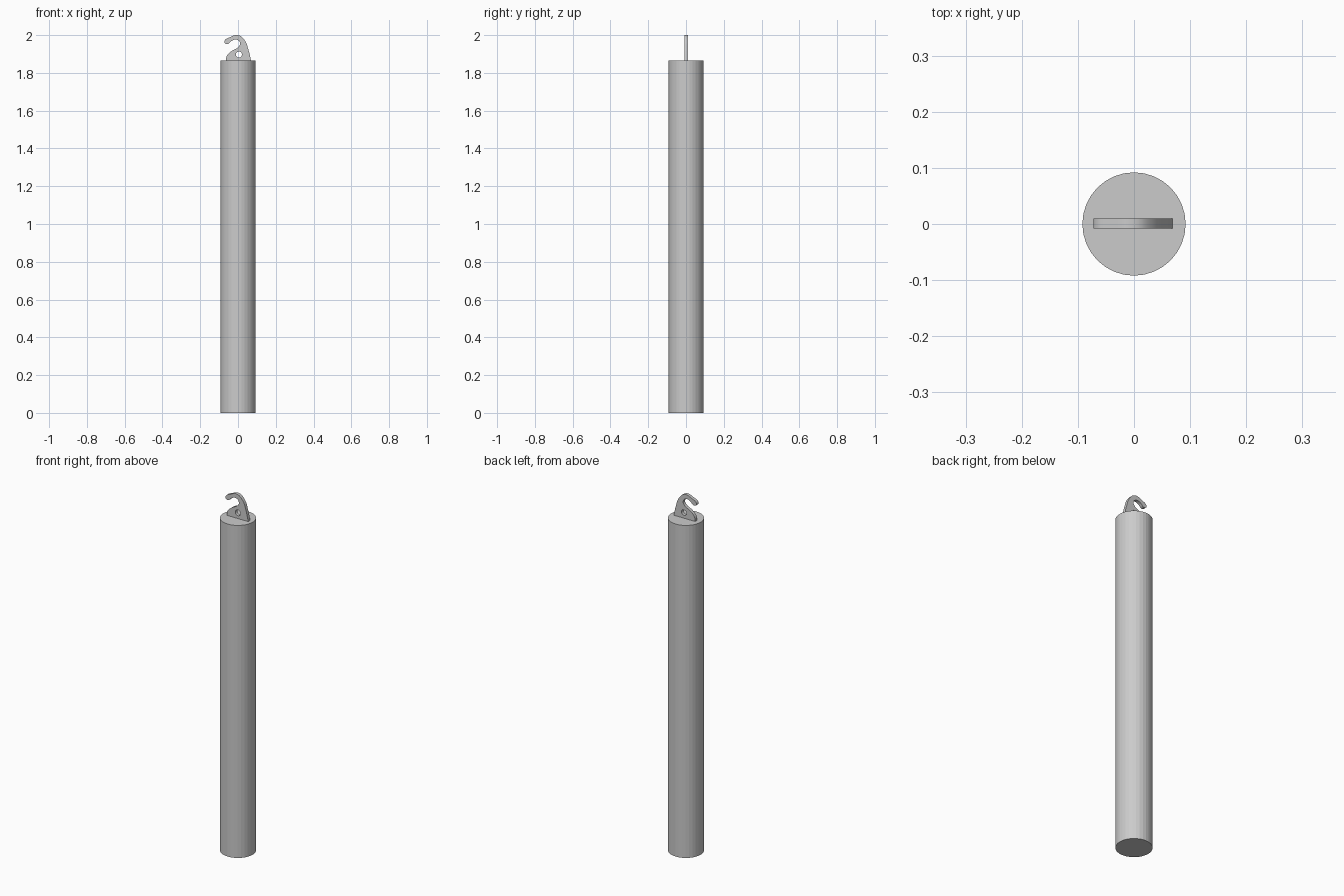
import bpy, math

if "Cube" in bpy.data.objects:
    bpy.data.objects.remove(bpy.data.objects["Cube"])

# Main weight body
bpy.ops.mesh.primitive_cylinder_add(vertices=32, radius=0.092, depth=1.865,
                                    location=(0, 0, 0.9325))
bpy.context.object.name = "cylinder_body"

# Hook plate outline (x, z, handle type), with a round eye cut through it
outline = [
    (0.070, 1.860, 'VECTOR'), (0.056, 1.920, 'AUTO'), (0.034, 1.975, 'AUTO'),
    (0.000, 2.000, 'AUTO'), (-0.042, 1.989, 'AUTO'), (-0.072, 1.968, 'AUTO'),
    (-0.067, 1.955, 'AUTO'), (-0.052, 1.954, 'AUTO'), (-0.033, 1.970, 'AUTO'),
    (-0.006, 1.976, 'AUTO'), (0.011, 1.957, 'AUTO'), (0.000, 1.935, 'AUTO'),
    (-0.032, 1.917, 'AUTO'), (-0.058, 1.892, 'AUTO'), (-0.065, 1.860, 'VECTOR'),
]
eye = [(0.005 + 0.016 * math.cos(a), 1.897 + 0.016 * math.sin(a), 'AUTO')
       for a in (i * math.pi / 2 for i in range(4))]


def add_loop(curve, points):
    spline = curve.splines.new('BEZIER')
    spline.bezier_points.add(len(points) - 1)
    for bp, (x, z, handle) in zip(spline.bezier_points, points):
        bp.co = (x, z, 0)
        bp.handle_left_type = bp.handle_right_type = handle
    spline.use_cyclic_u = True
    spline.resolution_u = 6


curve = bpy.data.curves.new("hook_plate", 'CURVE')
curve.dimensions = '2D'
curve.fill_mode = 'BOTH'
curve.extrude = 0.009
add_loop(curve, outline)
add_loop(curve, eye)

hook = bpy.data.objects.new("hook_plate", curve)
hook.location = (0, 0.001, 0)
hook.rotation_euler = (math.pi / 2, 0, 0)
bpy.context.collection.objects.link(hook)
bpy.ops.object.select_all(action='DESELECT')
hook.select_set(True)
bpy.context.view_layer.objects.active = hook
bpy.ops.object.convert(target='MESH')
bpy.ops.object.shade_smooth_by_angle(angle=math.radians(30))
